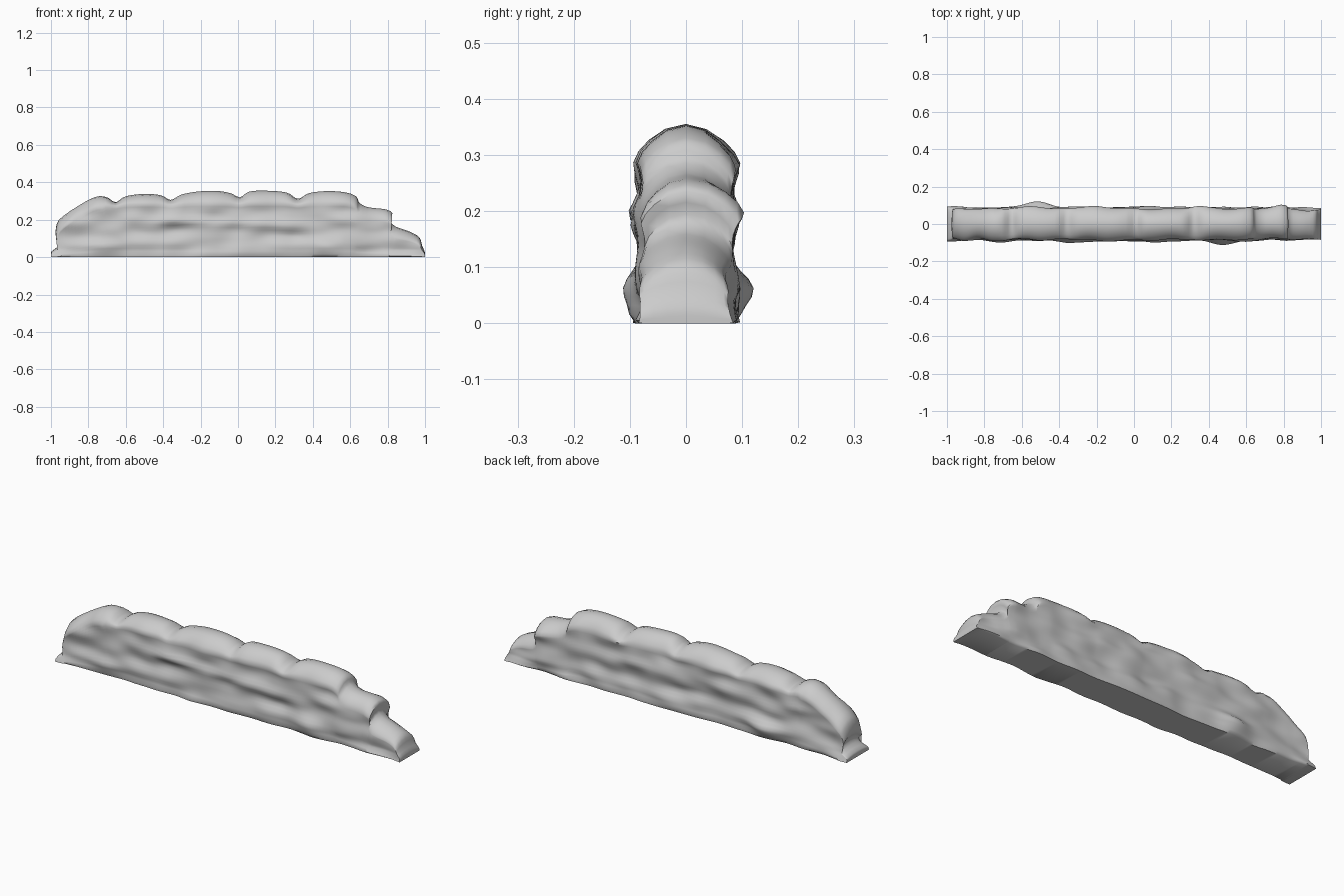
import bpy, bmesh, math
from mathutils import Vector, noise

if "Cube" in bpy.data.objects:
    bpy.data.objects.remove(bpy.data.objects["Cube"])

# Front outline of the wall, from the left foot over the scalloped top to the right foot
OUTLINE = [(-1, .012), (-.998, .03), (-.965, .055), (-.955, .085), (-.975, .12), (-.968, .18),
           (-.94, .215), (-.86, .27), (-.78, .315), (-.73, .326), (-.69, .315), (-.655, .293),
           (-.6, .325), (-.5, .338), (-.41, .33), (-.36, .306), (-.3, .335), (-.2, .352),
           (-.1, .353), (-.03, .338), (.01, .319), (.06, .35), (.15, .355), (.26, .345),
           (.32, .312), (.38, .342), (.48, .353), (.58, .345), (.635, .322), (.645, .295),
           (.69, .268), (.79, .255), (.825, .235), (.815, .195), (.84, .165), (.92, .135),
           (.97, .105), (.985, .06), (.998, .03), (1, .012)]

# Stones standing out of each face: x, z, x radius, z radius, height
FRONT = [(.48, .06, .09, .04, .036), (-.3, .19, .16, .025, .022), (-.02, .18, .12, .025, .016),
         (-.75, .27, .1, .03, .012), (.25, .17, .14, .03, .01), (.6, .2, .08, .03, .01),
         (-.7, .06, .12, .03, .01), (0, .05, .2, .03, .008), (-.1, .29, .25, .025, .008),
         (.42, .29, .15, .025, .006), (-.5, .12, .1, .025, -.006), (.3, .11, .1, .025, -.006)]
BACK = [(-.52, .06, .09, .04, .036), (.33, .295, .05, .025, .014), (.8, .2, .06, .03, .02),
        (.15, .19, .18, .03, .012), (-.3, .2, .15, .03, .012), (-.7, .2, .08, .03, .012),
        (.65, .06, .15, .03, .01), (.1, .06, .2, .03, .01), (-.1, .29, .25, .025, .008),
        (-.5, .28, .12, .025, .008), (-.1, .12, .12, .025, -.008)]


def spline(p, i, f):
    a, b, c, d = (Vector(p[min(max(k, 0), len(p) - 1)]) for k in (i - 1, i, i + 1, i + 2))
    return .5 * (2 * b + (c - a) * f + (2 * a - 5 * b + 4 * c - d) * f * f
                 + (3 * b - a - 3 * c + d) * f ** 3)


def half_width(x, z, side):
    """Half thickness of the wall at a spot on its front (-1) or back (1) face."""
    w = .08 + .003 * math.cos(z * math.tau / .12 - 3.1)
    w += .013 * max(0, 1 - z / .04)
    w += .015 * noise.noise(Vector((x * 7, side * 7.3, z * 14)))
    for bx, bz, rx, rz, h in (FRONT if side < 0 else BACK):
        w += h * math.exp(-((x - bx) / rx) ** 2 - ((z - bz) / rz) ** 2)
    return w


# Resample the outline evenly enough for smooth shading
top = []
for i in range(len(OUTLINE) - 1):
    n = max(2, round((Vector(OUTLINE[i + 1]) - Vector(OUTLINE[i])).length / .018))
    top += [spline(OUTLINE, i, k / n) for k in range(n)]
top.append(Vector(OUTLINE[-1]))

CAP = [(.4, .12), (.7, .4), (.9, .7)]      # rounded coping: width share, drop share
ROWS = 18
bm = bmesh.new()
rings = []
for j, t in enumerate(top):
    u = 2 * j / (len(top) - 1) - 1
    base = Vector((.85 * t.x + .15 * u, 0))
    d = base - t
    drop = min(.058, .35 * d.length)
    if -.72 < t.x < .6:                     # scallops fade out into a level rim
        drop = max(.02, .058 + .8 * (t.y - .342))
    rim = t + d.normalized() * drop

    def face(side):
        pts = []
        w = half_width(rim.x, rim.y, side)
        for share, fall in CAP:
            p = t + (rim - t) * fall
            pts.append((p.x, side * w * share, p.y))
        for k in range(ROWS + 1):
            p = rim.lerp(base, k / ROWS)
            pts.append((p.x, side * half_width(p.x, p.y, side), p.y))
        x, y, z = pts[-1]
        pts[-1] = (x, y * .9, 0)            # softened foot
        return pts

    ring = [(t.x, 0, t.y)] + face(1) + face(-1)[::-1]
    rings.append([bm.verts.new(p) for p in ring])

# Skin the rings and close both ends
for a, b in zip(rings, rings[1:]):
    for k in range(len(a)):
        m = (k + 1) % len(a)
        bm.faces.new((a[k], a[m], b[m], b[k]))
bm.faces.new(rings[0])
bm.faces.new(rings[-1][::-1])
bmesh.ops.recalc_face_normals(bm, faces=bm.faces)

mesh = bpy.data.meshes.new("stone_wall")
bm.to_mesh(mesh)
bm.free()
wall = bpy.data.objects.new("stone_wall", mesh)
bpy.context.collection.objects.link(wall)
bpy.context.view_layer.objects.active = wall
wall.select_set(True)
bpy.ops.object.shade_smooth_by_angle(angle=math.radians(60))
